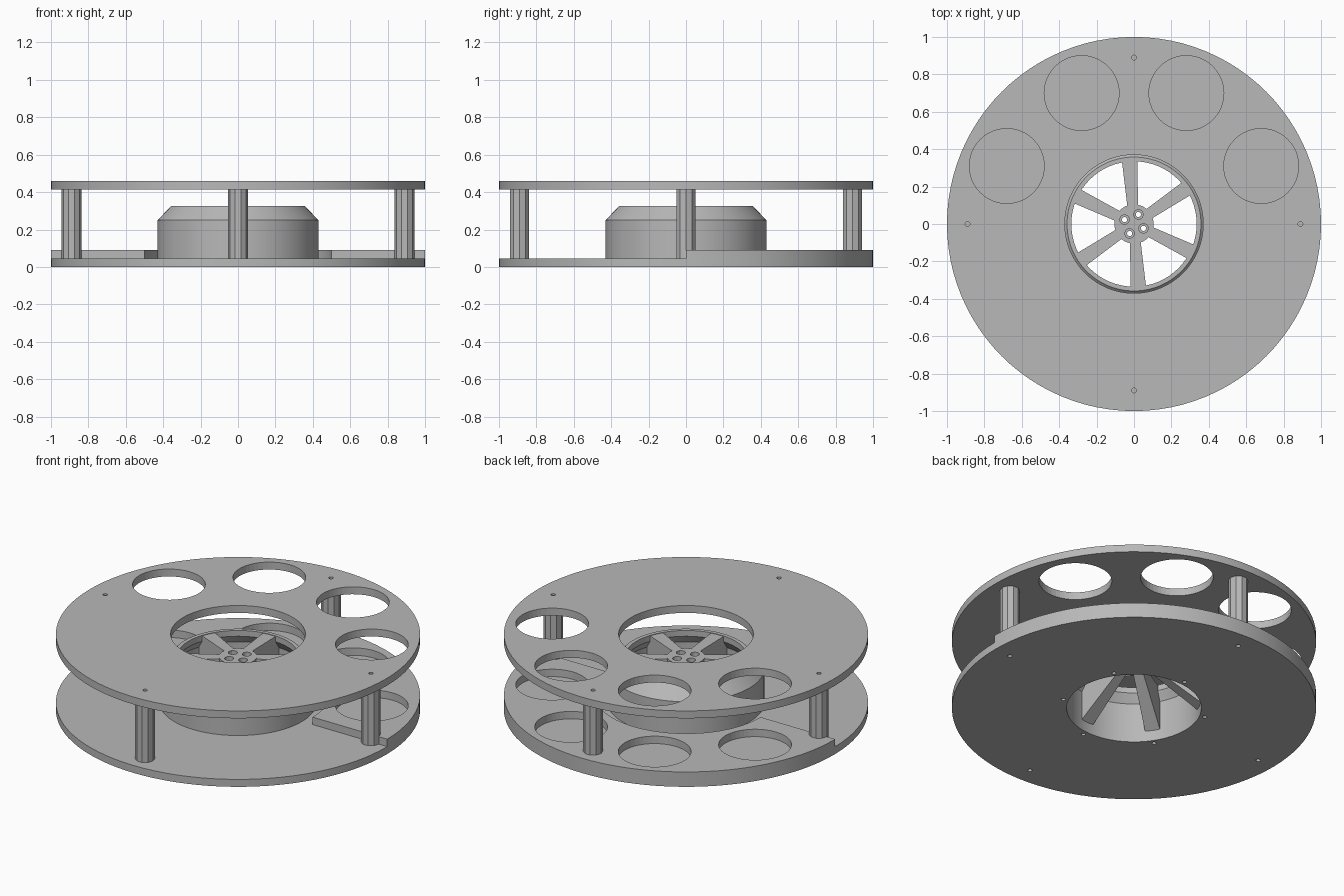
import bpy, bmesh, math
from math import cos, sin, radians, pi

if "Cube" in bpy.data.objects:
    bpy.data.objects.remove(bpy.data.objects["Cube"])

grey = bpy.data.materials.new("mid_grey")
grey.diffuse_color = (0.48, 0.48, 0.48, 1)
grey.use_nodes = True
grey.node_tree.nodes["Principled BSDF"].inputs["Base Color"].default_value = grey.diffuse_color


def finish(name, bm, smooth=True):
    bmesh.ops.recalc_face_normals(bm, faces=bm.faces[:])
    me = bpy.data.meshes.new(name)
    bm.to_mesh(me)
    bm.free()
    ob = bpy.data.objects.new(name, me)
    bpy.context.collection.objects.link(ob)
    me.materials.append(grey)
    if smooth:
        bpy.ops.object.select_all(action='DESELECT')
        ob.select_set(True)
        bpy.context.view_layer.objects.active = ob
        bpy.ops.object.shade_smooth_by_angle(angle=radians(25))
    return ob


def lathe(name, profile, seg=96):
    """Closed (r, z) profile turned around the z axis."""
    bm = bmesh.new()
    rings = [[bm.verts.new((r * cos(2 * pi * i / seg), r * sin(2 * pi * i / seg), z))
              for r, z in profile] for i in range(seg)]
    n = len(profile)
    for i in range(seg):
        a, b = rings[i], rings[(i + 1) % seg]
        for j in range(n):
            k = (j + 1) % n
            bm.faces.new((a[j], b[j], b[k], a[k]))
    return finish(name, bm)


def prism(bm, outline, z0, z1):
    lo = [bm.verts.new((x, y, z0)) for x, y in outline]
    hi = [bm.verts.new((x, y, z1)) for x, y in outline]
    bm.faces.new(lo)
    bm.faces.new(hi)
    for i in range(len(lo)):
        j = (i + 1) % len(lo)
        bm.faces.new((lo[i], lo[j], hi[j], hi[i]))


def circle(x, y, r, seg):
    return [(x + r * cos(2 * pi * i / seg), y + r * sin(2 * pi * i / seg)) for i in range(seg)]


def polar(r, degrees):
    return r * cos(radians(degrees)), r * sin(radians(degrees))


def drill(ob, holes, z0, z1):
    """Cut round holes (x, y, r, sides) through an object."""
    bm = bmesh.new()
    for x, y, r, seg in holes:
        prism(bm, circle(x, y, r, seg), z0, z1)
    cutter = finish(ob.name + "_cutter", bm, False)
    cutter.hide_render = True
    mod = ob.modifiers.new("holes", 'BOOLEAN')
    mod.object = cutter
    mod.solver = 'EXACT'
    bpy.ops.object.select_all(action='DESELECT')
    ob.select_set(True)
    bpy.context.view_layer.objects.active = ob
    bpy.ops.object.modifier_apply(modifier=mod.name)
    bpy.data.objects.remove(cutter)


posts = [polar(0.89, a) for a in (0, 90, 180, 270)]
pockets = [(s * x, y, 0.2, 48) for s in (-1, 1) for x, y in ((0.68, 0.31), (0.28, 0.7))]
post_screws = [(x, y, 0.013, 12) for x, y in posts]
spoke_angles = [34 + 60 * i for i in range(6)]
hub_screws = [(*polar(0.4, a), 0.012, 12) for a in spoke_angles]

# Two round plates with a central opening
bottom = lathe("bottom_plate", [(0.37, 0), (1, 0), (1, 0.045), (0.37, 0.045)])
drill(bottom, post_screws + hub_screws, -0.1, 0.1)
top = lathe("top_plate", [(0.37, 0.415), (1, 0.415), (1, 0.46), (0.37, 0.46)])
drill(top, pockets + post_screws, 0.3, 0.6)

# Raised half ring at the back of the bottom plate, with round pockets
bm = bmesh.new()
arc = [180 * i / 48 for i in range(49)]
prism(bm, [polar(1, a) for a in arc] + [polar(0.5, a) for a in reversed(arc)], 0.045, 0.09)
raised = finish("raised_half_ring", bm)
drill(raised, pockets, 0, 0.2)

# Posts between the plates
for i, (x, y) in enumerate(posts):
    bm = bmesh.new()
    prism(bm, circle(x, y, 0.054, 10), 0.045, 0.415)
    finish(f"post_{i + 1}", bm, False)

# Hollow hub shell with a sloped shoulder
lathe("hub_shell", [(0.43, 0.045), (0.43, 0.25), (0.358, 0.325), (0.335, 0.325),
                    (0.335, 0.29), (0.37, 0.24), (0.37, 0.045)])

# Spokes: flat on top, deep at the wall underneath
side = [(0.08, 0.322), (0.345, 0.322), (0.345, 0.29), (0.375, 0.24), (0.375, 0.06), (0.08, 0.27)]
bm = bmesh.new()
for a in spoke_angles:
    c, s = cos(radians(a)), sin(radians(a))
    walls = []
    for sign in (-1, 1):
        wall = []
        for r, z in side:
            w = sign * (0.028 + 0.05 * (r - 0.08))
            wall.append(bm.verts.new((r * c - w * s, r * s + w * c, z)))
        walls.append(wall)
        bm.faces.new(wall)
    for i in range(len(side)):
        j = (i + 1) % len(side)
        bm.faces.new((walls[0][i], walls[0][j], walls[1][j], walls[1][i]))
finish("hub_spokes", bm, False)

# Centre boss with four bolt holes
bm = bmesh.new()
prism(bm, circle(0, 0, 0.105, 48), 0.265, 0.325)
boss = finish("hub_centre", bm)
bolts = [polar(0.056, 65 + 90 * i) for i in range(4)]
drill(boss, [(x, y, 0.014, 16) for x, y in bolts], 0.2, 0.4)
drill(boss, [(x, y, 0.025, 24) for x, y in bolts], 0.3, 0.4)
